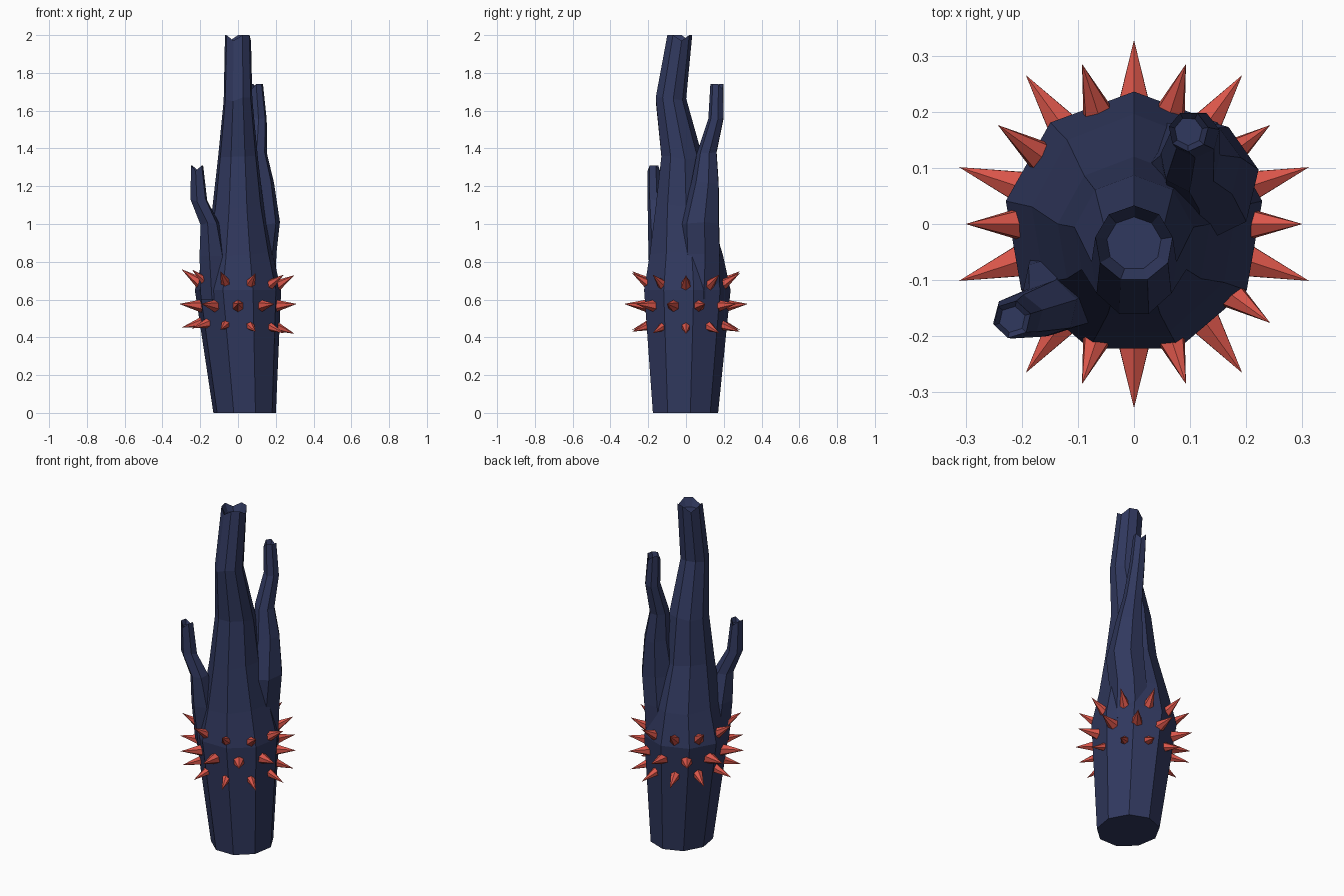
import bpy, bmesh, math, random
from mathutils import Vector

random.seed(4)
cube = bpy.data.objects.get("Cube")
if cube:
    bpy.data.objects.remove(cube, do_unlink=True)


def make_material(name, rgb):
    mat = bpy.data.materials.new(name)
    mat.use_nodes = True
    mat.diffuse_color = (*rgb, 1)
    bsdf = mat.node_tree.nodes["Principled BSDF"]
    bsdf.inputs["Base Color"].default_value = (*rgb, 1)
    bsdf.inputs["Roughness"].default_value = 0.9
    return mat


navy = make_material("navy bark", (0.03, 0.04, 0.112))
red = make_material("coral red", (0.7, 0.092, 0.068))


def finish(bm, name, mat):
    bmesh.ops.recalc_face_normals(bm, faces=bm.faces)
    mesh = bpy.data.meshes.new(name)
    bm.to_mesh(mesh)
    bm.free()
    mesh.materials.append(mat)
    obj = bpy.data.objects.new(name, mesh)
    bpy.context.collection.objects.link(obj)
    return obj


def limb(name, sides, start, rings, notch, scoop):
    """Loft rings of (x, y, z, rx, ry), ending in a hollow, broken tip."""
    bm = bmesh.new()
    loops = []
    for i, (x, y, z, rx, ry) in enumerate(rings):
        loop = []
        for k in range(sides):
            a = start + math.tau * k / sides
            dz = 0
            if i == len(rings) - 1:
                dz = -notch * (k % 3 == 1)
            elif i > 1:
                dz = random.uniform(-0.012, 0.012)
            loop.append(bm.verts.new((x + rx * math.cos(a), y + ry * math.sin(a), z + dz)))
        loops.append(loop)
    for low, high in zip(loops, loops[1:]):
        for k in range(sides):
            n = (k + 1) % sides
            bm.faces.new((low[k], low[n], high[n], high[k]))
    bm.faces.new(loops[0])
    # Sunken floor inside the tip
    x, y, z, rx, ry = rings[-1]
    floor = [bm.verts.new((x + (v.co.x - x) * 0.7, y + (v.co.y - y) * 0.7, z - scoop))
             for v in loops[-1]]
    for k in range(sides):
        n = (k + 1) % sides
        bm.faces.new((loops[-1][k], loops[-1][n], floor[n], floor[k]))
    bm.faces.new(floor)
    return finish(bm, name, navy)


# Main trunk
limb("trunk", 9, math.pi / 2, [
    (0.035, -0.008, 0, 0.168, 0.178),
    (0.0, 0.0, 0.65, 0.232, 0.236),
    (0.0, -0.004, 0.84, 0.185, 0.2),
    (0.0, -0.025, 1.09, 0.138, 0.145),
    (0.0, -0.025, 1.35, 0.108, 0.112),
    (0.0, -0.082, 1.66, 0.077, 0.083),
    (0.0, -0.035, 2.0, 0.07, 0.068)], 0.03, 0.05)

# Tall rear branch on the left
limb("tall_branch", 7, 0.2, [
    (0.08, 0.07, 0.6, 0.12, 0.12),
    (0.105, 0.08, 0.84, 0.1, 0.11),
    (0.122, 0.075, 1.0, 0.102, 0.11),
    (0.118, 0.103, 1.22, 0.074, 0.077),
    (0.1, 0.112, 1.38, 0.054, 0.055),
    (0.11, 0.16, 1.56, 0.043, 0.042),
    (0.097, 0.165, 1.74, 0.036, 0.036)], 0.03, 0.04)

# Short front branch on the right
limb("short_branch", 6, 0.3, [
    (-0.12, -0.1, 0.6, 0.08, 0.08),
    (-0.135, -0.125, 0.83, 0.072, 0.076),
    (-0.15, -0.15, 1.0, 0.05, 0.052),
    (-0.207, -0.165, 1.13, 0.046, 0.04),
    (-0.217, -0.17, 1.31, 0.034, 0.034)], 0.03, 0.03)


def spike(name, base, tip, radius):
    bm = bmesh.new()
    bmesh.ops.create_cone(bm, cap_ends=True, segments=6, radius1=radius, radius2=0,
                          depth=(tip - base).length)
    bmesh.ops.remove_doubles(bm, verts=bm.verts, dist=0.0001)
    obj = finish(bm, name, red)
    obj.location = (base + tip) / 2
    obj.rotation_mode = 'QUATERNION'
    obj.rotation_quaternion = (tip - base).to_track_quat('Z', 'Y')


# Three staggered rings of spikes: angle offset, base radius and height, tip radius and height, width
bands = {"lower": (0, 0.175, 0.475, 0.3, 0.435, 0.033),
         "middle": (18, 0.185, 0.565, 0.328, 0.577, 0.04),
         "upper": (0, 0.185, 0.67, 0.3, 0.745, 0.036)}
for band, (offset, r0, z0, r1, z1, width) in bands.items():
    for k in range(10):
        a = math.radians(offset + 36 * k)
        out = Vector((math.cos(a), math.sin(a), 0))
        dz = 0 if band == "middle" else -0.016 * math.cos(a)
        spike(f"{band}_spike_{k + 1}", out * r0 + Vector((0, 0, z0 + dz / 2)),
              out * r1 + Vector((0, 0, z1 + dz)), width)
